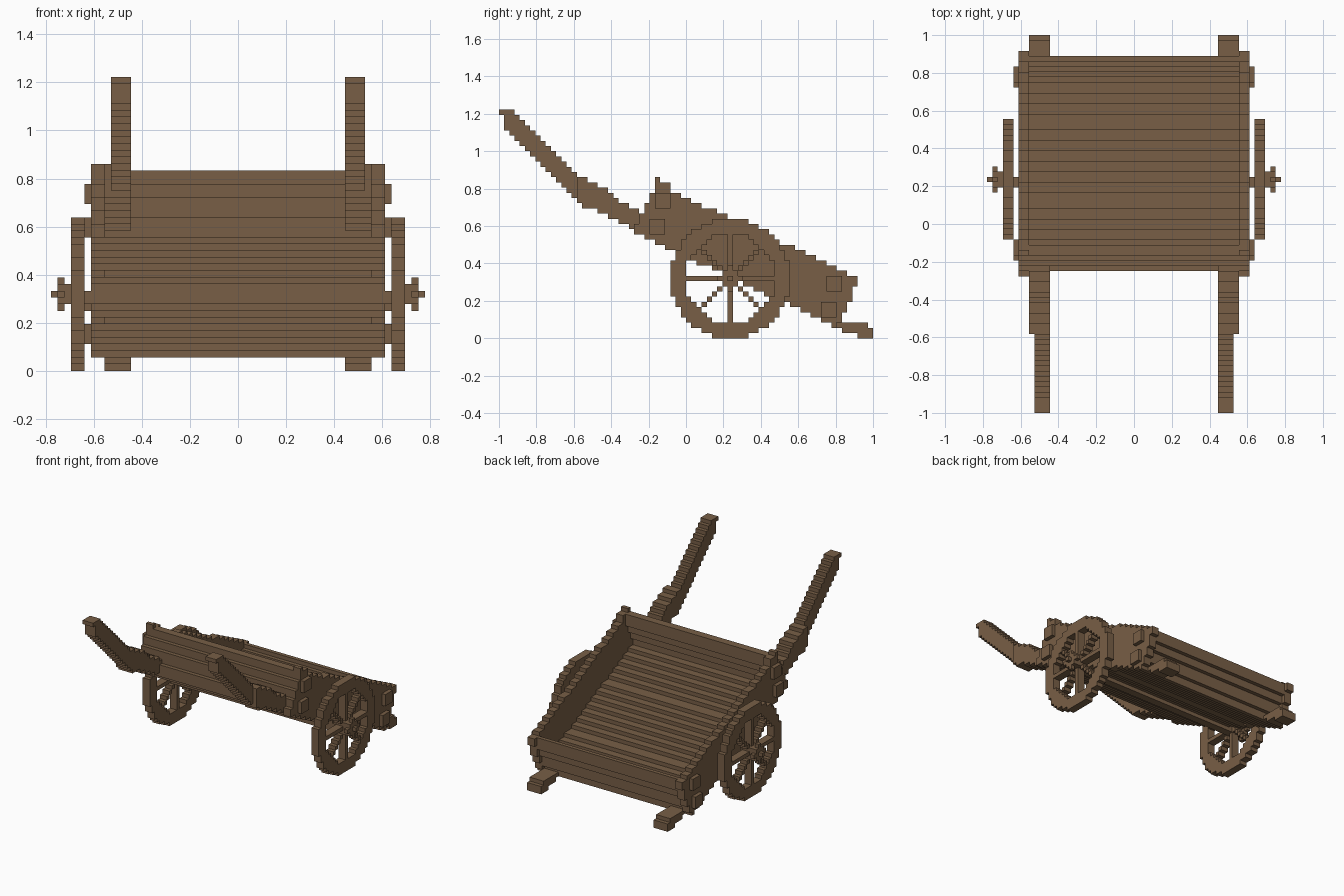
import bpy, bmesh, math

if "Cube" in bpy.data.objects:
    bpy.data.objects.remove(bpy.data.objects["Cube"])

U = 1 / 36                      # edge of one block
NY, NZ = 72, 44                 # blocks along y and z
TILT = math.radians(25)         # slope of the cart bed
C, S = math.cos(TILT), math.sin(TILT)

wood = bpy.data.materials.new("brown wood")
wood.use_nodes = True
BROWN = (0.188, 0.114, 0.061, 1)
wood.diffuse_color = BROWN
bsdf = next(n for n in wood.node_tree.nodes if n.type == 'BSDF_PRINCIPLED')
bsdf.inputs["Base Color"].default_value = BROWN
bsdf.inputs["Roughness"].default_value = 0.9


def along(y, z):
    """Distance along the sloping bed."""
    return C * y - S * z


def above(y, z):
    """Distance square to the sloping bed."""
    return S * y + C * z


def inside(poly, y, z):
    hit = False
    for (y1, z1), (y2, z2) in zip(poly, poly[1:] + poly[:1]):
        if (z1 > z) != (z2 > z) and y < y1 + (z - z1) * (y2 - y1) / (z2 - z1):
            hit = not hit
    return hit


def blocks(name, test, x0, x1):
    """Extrude every block whose centre passes the test from x0 to x1."""
    cells = {(i, j) for i in range(NY) for j in range(NZ) if test(i + 0.5, j + 0.5)}
    bm = bmesh.new()
    verts = {}

    def vert(x, i, j):
        if (x, i, j) not in verts:
            verts[x, i, j] = bm.verts.new((x * U, i * U - 1, j * U))
        return verts[x, i, j]

    for i, j in sorted(cells):
        ring = [(i, j), (i + 1, j), (i + 1, j + 1), (i, j + 1)]
        bm.faces.new([vert(x1, *p) for p in ring])
        bm.faces.new([vert(x0, *p) for p in reversed(ring)])
        beside = [(i, j - 1), (i + 1, j), (i, j + 1), (i - 1, j)]
        for k, other in enumerate(beside):
            if other not in cells:
                a, b = ring[k], ring[(k + 1) % 4]
                bm.faces.new([vert(x0, *a), vert(x0, *b), vert(x1, *b), vert(x1, *a)])
    bmesh.ops.dissolve_limit(bm, angle_limit=0.01, verts=bm.verts[:], edges=bm.edges[:])
    bmesh.ops.recalc_face_normals(bm, faces=bm.faces[:])
    mesh = bpy.data.meshes.new(name)
    bm.to_mesh(mesh)
    bm.free()
    mesh.materials.append(wood)
    obj = bpy.data.objects.new(name, mesh)
    bpy.context.scene.collection.objects.link(obj)
    return obj


def pair(name, test, x0, x1):
    blocks("left_" + name, test, x0, x1)
    blocks("right_" + name, test, -x1, -x0)


def box(i0, i1, j0, j1):
    return lambda y, z: i0 < y < i1 and j0 < z < j1


# Sloping side panels, slightly raised at the front corner
def side_panel(y, z):
    s, t = along(y, z), above(y, z)
    return 14.7 <= s <= 58.06 and 29.4 <= t <= (40.55 if s < 17 else 39.75)


pair("side_panel", side_panel, 20, 22)


# Bed: floor with a board at each end
def bed(y, z):
    s, t = along(y, z), above(y, z)
    if not (15.0 <= s <= 57.5 and 27 < y < 68 and z < 30):
        return False
    floor = 29.45 <= t <= 31.6
    front_board = s < 17.1 and 29.45 <= t <= 40.1
    rear_board = s > 55.6 and 29.45 <= t <= 39.75
    return floor or front_board or rear_board


blocks("bed", bed, -20, 20)

# Handles: narrow grips, wider beams and their rear ends
GRIP = [(0, 43), (0, 44), (3, 44), (16, 30), (16, 25.5), (1, 41), (0.6, 43)]
BEAM = [(15, 31.4), (20, 29), (25, 25.3), (29, 24),
        (29, 20), (24, 22), (18, 24.8), (15, 26.2)]
pair("handle_grip", lambda y, z: y < 15 and inside(GRIP, y, z), 16, 19)
pair("handle_beam", lambda y, z: inside(BEAM, y, z), 16, 20)
pair("rear_beam_end", lambda y, z: along(y, z) > 56 and z < 3
     and 29.45 <= above(y, z) <= 32.2, 16, 20)

# Square bolt heads on the panels
for label, i, j in (("front_upper", 30, 25), ("front_lower", 29, 20),
                    ("rear_upper", 63, 9), ("rear_lower", 62, 4)):
    pair(label + "_bolt", box(i, i + 3, j, j + 3), 22, 23)

# Wheels with eight spokes
HY, HZ = 44.5, 11.5


def disc(radius):
    return lambda y, z: math.hypot(y - HY, z - HZ) < radius


def wheel(y, z):
    dy, dz = abs(y - HY), abs(z - HZ)
    r = math.hypot(dy, dz)
    spoke = dy < 0.1 or dz < 0.1 or abs(dy - dz) < 0.1
    return r < 11.5 and (r > 8.6 or spoke or r < 1.6)


pair("wheel", wheel, 23, 25)

# Stepped hubs and the axle
for label, radius, x in (("hub_collar", 1.5, 25), ("hub_cap", 2.1, 26), ("hub_pin", 0.5, 27)):
    pair(label, disc(radius), x, x + 1)
blocks("axle", box(43, 45, 10, 12), -23, 23)
